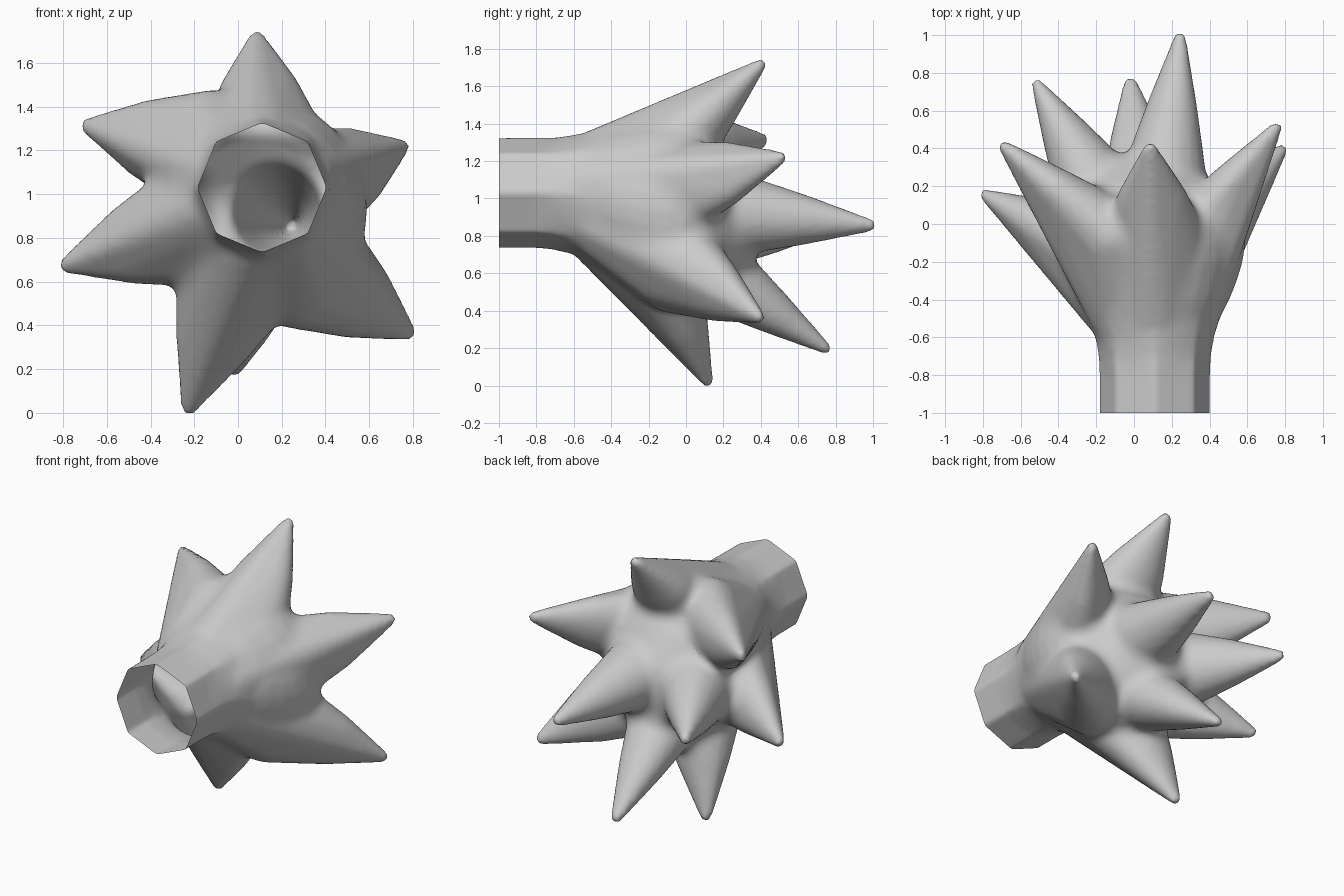
import bpy, bmesh
from math import cos, sin, pi
from mathutils import Vector

if "Cube" in bpy.data.objects:
    bpy.data.objects.remove(bpy.data.objects["Cube"])

bm = bmesh.new()

# Neck and flaring body: octagon at the mouth, blending to round
# (y, cx, cz, rx, rz, roundness)
N = 32
rings = [(-1.2, .11, 1.03, .295, .295, 0), (-.8, .11, 1.03, .295, .298, 0),
         (-.7, .11, 1.025, .3, .303, .25), (-.6, .11, 1.02, .315, .322, .5),
         (-.5, .1, 1.0, .355, .355, .8), (-.4, .1, .985, .405, .395, 1),
         (-.3, .1, .96, .445, .445, 1), (-.2, .1, .945, .475, .485, 1),
         (-.1, .1, .93, .49, .51, 1), (0, .1, .92, .485, .51, 1),
         (.1, .09, .9, .44, .46, 1), (.22, .07, .88, .35, .37, 1),
         (.36, .06, .84, .2, .22, 1)]
loops = []
for y, cx, cz, rx, rz, rnd in rings:
    loop = []
    for i in range(N):
        a = 2 * pi * i / N
        octagon = cos(pi / 8) / cos(a % (pi / 4) - pi / 8)
        k = octagon + (1 - octagon) * rnd
        loop.append(bm.verts.new((cx + rx * k * cos(a), y, cz + rz * k * sin(a))))
    loops.append(loop)
for a, b in zip(loops, loops[1:]):
    for i in range(N):
        j = (i + 1) % N
        bm.faces.new((a[i], a[j], b[j], b[i]))
bm.faces.new(loops[0])
bm.faces.new(loops[-1])


# Spike: hull around root, middle and tip balls, widened sideways;
# outer spikes also reach forward to the neck
def spike(tip, root, r, wide, mid_wide, outer):
    tip, root = Vector(tip), Vector(root)
    d = (tip - root).normalized()
    t = Vector((0, 1, 0)).cross(d).normalized()
    balls = [(root, r, wide), (root.lerp(tip, .5), .5 * r + .017, mid_wide),
             (tip - d * .014, .03, 1.2)]
    if outer:
        neck = Vector((.11, -.5, 1.015))
        out = tip - neck
        out.y = 0
        balls.append((neck + out.normalized() * .14, .2, 1))
    s = bmesh.new()
    for c, rad, w in balls:
        for v in bmesh.ops.create_icosphere(s, subdivisions=3, radius=rad)['verts']:
            v.co += t * v.co.dot(t) * (w - 1)
            v.co += c
    res = bmesh.ops.convex_hull(s, input=s.verts)
    junk = [v for v in res['geom_interior'] + res['geom_unused']
            if isinstance(v, bmesh.types.BMVert)]
    bmesh.ops.delete(s, geom=list(set(junk)), context='VERTS')
    me = bpy.data.meshes.new("tmp")
    s.to_mesh(me)
    s.free()
    bm.from_mesh(me)
    bpy.data.meshes.remove(me)


# Six outer spikes, then three at the back
for args in [((.085, .41, 1.725), (.11, -.14, 1.21), .24, 1.25, 1.35, True),
             ((-.70, .42, 1.315), (-.14, -.07, 1.19), .215, 1.35, 1.45, True),
             ((-.80, .16, .67), (-.17, -.17, .87), .24, 1.25, 1.35, True),
             ((-.23, .12, .01), (.01, -.16, .66), .24, 1.25, 1.3, True),
             ((.79, .40, .36), (.31, -.07, .67), .24, 1.25, 1.35, True),
             ((.76, .52, 1.22), (.33, -.08, 1.04), .205, 1.35, 1.5, True),
             ((.245, 1.0, .855), (.155, .2, .92), .235, 1, 1.05, False),
             ((-.02, .76, .19), (.05, .13, .62), .21, 1.1, 1.15, False),
             ((-.52, .75, .84), (-.17, .13, .87), .235, 1.1, 1.15, False)]:
    spike(*args)

bmesh.ops.recalc_face_normals(bm, faces=bm.faces)
me = bpy.data.meshes.new("spiked_bloom")
bm.to_mesh(me)
bm.free()
ob = bpy.data.objects.new("spiked_bloom", me)
bpy.context.collection.objects.link(ob)

# Fuse into a single skin
m = ob.modifiers.new("fuse", 'REMESH')
m.mode = 'VOXEL'
m.voxel_size = .02
m = ob.modifiers.new("soften", 'SMOOTH')
m.factor = .5
m.iterations = 4
dg = bpy.context.evaluated_depsgraph_get()
skin = bpy.data.meshes.new_from_object(ob.evaluated_get(dg))
ob.modifiers.clear()
ob.data = skin

# Fill the hollows between spikes into soft webs, keeping tips and ridges
bm = bmesh.new()
bm.from_mesh(skin)
rest = [(v, [e.other_vert(v) for e in v.link_edges]) for v in bm.verts if v.co.y > -.8]
for step in range(18):
    bm.normal_update()
    moved = []
    for v, near in rest:
        d = sum((n.co for n in near), Vector()) / len(near) - v.co
        if d.dot(v.normal) > 0:
            moved.append((v, d * .7))
    for v, d in moved:
        v.co += d

# Open the neck end
bmesh.ops.bisect_plane(bm, geom=bm.verts[:] + bm.edges[:] + bm.faces[:],
                       plane_co=(0, -1, 0), plane_no=(0, -1, 0), clear_outer=True)
for f in bm.faces:
    f.smooth = True
bm.to_mesh(skin)
bm.free()
